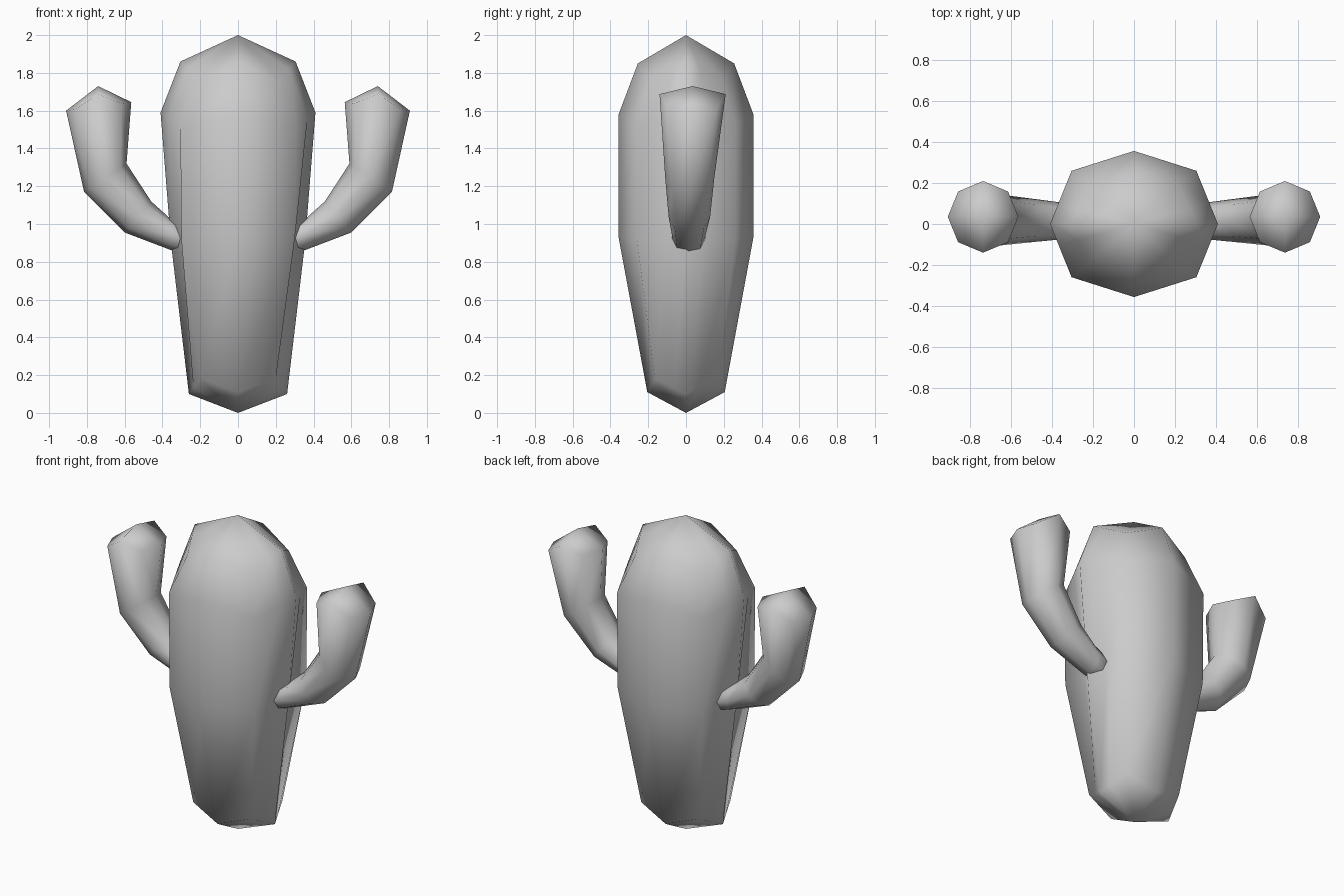
import bpy, bmesh
from math import cos, sin, pi
from mathutils import Vector as V

if "Cube" in bpy.data.objects:
    bpy.data.objects.remove(bpy.data.objects["Cube"])


def loft(name, rings, start, end):
    """Skin matching point rings and close both ends with fans to a pole."""
    bm = bmesh.new()
    loops = [[bm.verts.new(p) for p in r] for r in rings]
    n = len(loops[0])
    for a, b in zip(loops, loops[1:]):
        for i in range(n):
            j = (i + 1) % n
            bm.faces.new((a[i], a[j], b[j], b[i]))
    for loop, pole in ((loops[0], start), (loops[-1], end)):
        c = bm.verts.new(pole)
        for i in range(n):
            bm.faces.new((loop[i], loop[(i + 1) % n], c))
    bmesh.ops.recalc_face_normals(bm, faces=bm.faces)
    me = bpy.data.meshes.new(name)
    bm.to_mesh(me)
    bm.free()
    for p in me.polygons:
        p.use_smooth = True
    ob = bpy.data.objects.new(name, me)
    bpy.context.collection.objects.link(ob)
    return ob


def body_ring(side, corner, front, dent=0):
    """Symmetric ring from a quarter outline; dent sinks the panel beside the arm."""
    s, c, f = V((side[0], 0, side[1])), V(corner), V((0, front[0], front[1]))
    m = s.lerp(c, 0.4) - V((dent, 0, 0))
    flip = lambda p, x, y: (p.x * x, p.y * y, p.z)
    return [flip(p, x, y) for p, x, y in (
        (s, 1, 1), (m, 1, 1), (c, 1, 1), (f, 1, 1), (c, -1, 1), (m, -1, 1),
        (s, -1, 1), (m, -1, -1), (c, -1, -1), (f, 1, -1), (c, 1, -1), (m, 1, -1))]


def arm_ring(outer, inner, cy, hy, lift=0):
    """Octagon between an outer and an inner profile point (x, z)."""
    o, i = V((outer[0], cy, outer[1])), V((inner[0], cy, inner[1]))
    mid, half = (o + i) / 2, (o - i) / 2
    return [mid + half * cos(k * pi / 4) + V((0, hy * sin(k * pi / 4), lift if k % 4 == 2 else 0))
            for k in range(8)]


# trunk
loft("trunk", [
    body_ring((0.26, 0.10), (0.20, 0.165, 0.18), (0.205, 0.11)),
    body_ring((0.355, 0.90), (0.30, 0.26, 0.92), (0.357, 0.93), 0.05),
    body_ring((0.41, 1.59), (0.305, 0.26, 1.52), (0.357, 1.58)),
    body_ring((0.305, 1.86), (0.22, 0.195, 1.76), (0.255, 1.85)),
], (0, 0, 0), (0, 0, 2))

# arms
arm = loft("arms", [
    arm_ring((0.20, 0.82), (0.20, 0.96), 0.01, 0.085),
    arm_ring((0.35, 0.86), (0.36, 1.03), 0.015, 0.09),
    arm_ring((0.60, 0.955), (0.46, 1.12), 0.018, 0.11),
    arm_ring((0.815, 1.17), (0.59, 1.32), 0.02, 0.13),
    arm_ring((0.91, 1.60), (0.565, 1.645), 0.035, 0.175, 0.065),
], (0.2, 0.01, 0.89), (0.74, 0.035, 1.73))
mirror = arm.modifiers.new("mirror", 'MIRROR')
mirror.use_axis = (True, False, False)
